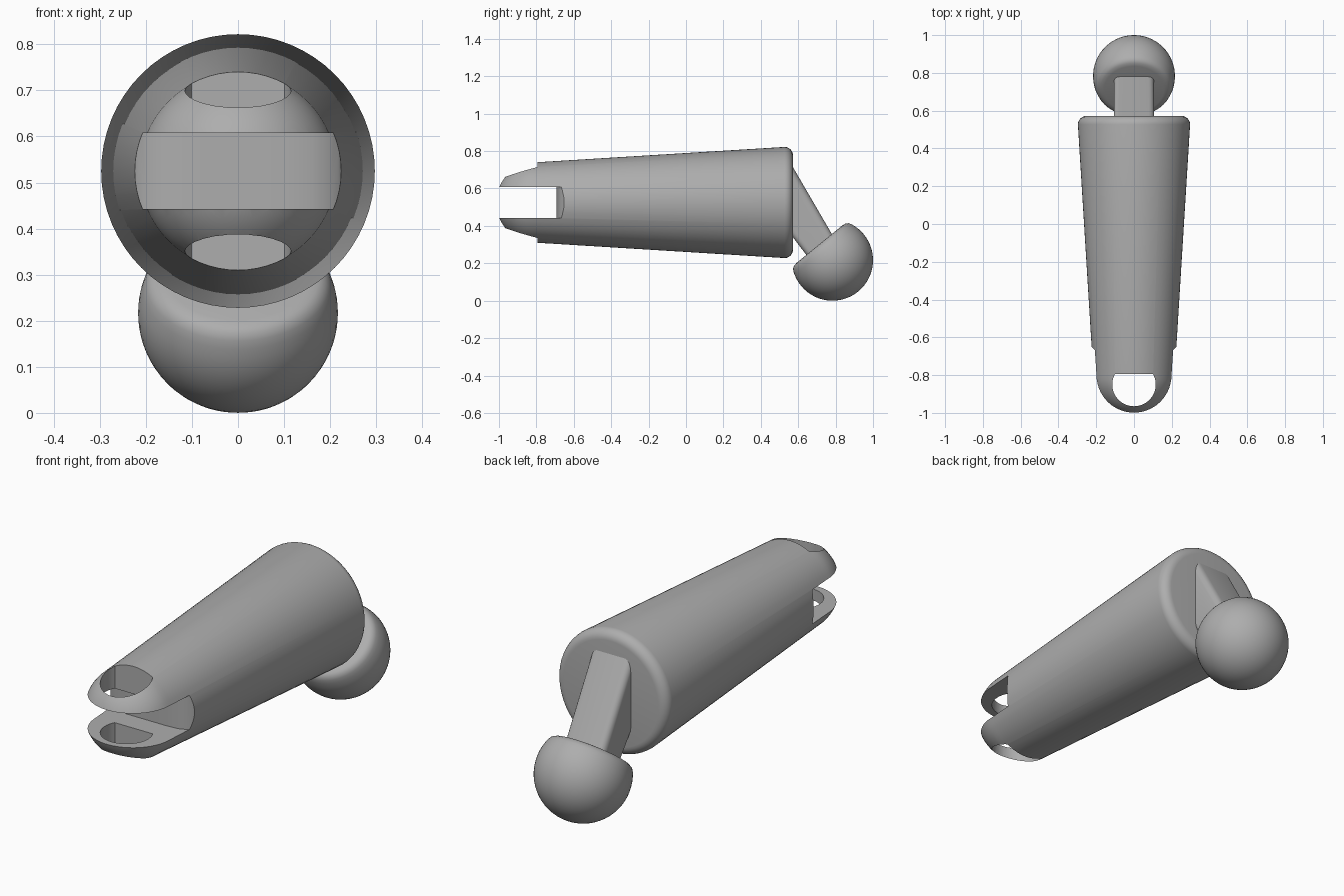
import bpy, bmesh
from math import sin, cos, radians, sqrt, pi
from mathutils import Vector

cube = bpy.data.objects.get("Cube")
if cube:
    bpy.data.objects.remove(cube, do_unlink=True)

grey = bpy.data.materials.new("plain grey")
grey.use_nodes = True
COLOUR = (0.42, 0.42, 0.42, 1)
grey.diffuse_color = COLOUR
grey.node_tree.nodes["Principled BSDF"].inputs["Base Color"].default_value = COLOUR


def finish(name, bm):
    bmesh.ops.recalc_face_normals(bm, faces=bm.faces)
    mesh = bpy.data.meshes.new(name)
    bm.to_mesh(mesh)
    bm.free()
    mesh.materials.append(grey)
    obj = bpy.data.objects.new(name, mesh)
    bpy.context.collection.objects.link(obj)
    return obj


def activate(obj):
    bpy.ops.object.select_all(action='DESELECT')
    obj.select_set(True)
    bpy.context.view_layer.objects.active = obj


def lathe(name, profile, origin, axis, steps=64):
    """Turn (radius, height) points around an axis."""
    axis = Vector(axis).normalized()
    side = Vector((1, 0, 0))
    other = axis.cross(side)
    bm = bmesh.new()
    rings = []
    for r, h in profile:
        rings.append([bm.verts.new(Vector(origin) + axis * h
                      + side * r * cos(2 * pi * i / steps)
                      + other * r * sin(2 * pi * i / steps)) for i in range(steps)])
    for a, b in zip(rings, rings[1:]):
        for i in range(steps):
            j = (i + 1) % steps
            bm.faces.new((a[i], a[j], b[j], b[i]))
    bm.faces.new(rings[0])
    bm.faces.new(rings[-1])
    bmesh.ops.remove_doubles(bm, verts=bm.verts, dist=1e-5)
    return finish(name, bm)


def prism(name, points, offset):
    """Extrude a flat outline by an offset."""
    bm = bmesh.new()
    face = bm.faces.new([bm.verts.new(p) for p in points])
    new = bmesh.ops.extrude_face_region(bm, geom=[face])["geom"]
    bmesh.ops.translate(bm, vec=offset, verts=[v for v in new if isinstance(v, bmesh.types.BMVert)])
    return finish(name, bm)


def cut(obj, cutter):
    mod = obj.modifiers.new("cut", 'BOOLEAN')
    mod.operation, mod.solver, mod.object = 'DIFFERENCE', 'EXACT', cutter
    activate(obj)
    bpy.ops.object.modifier_apply(modifier=mod.name)
    bpy.data.objects.remove(cutter, do_unlink=True)


def smooth(obj, angle=30):
    activate(obj)
    bpy.ops.object.shade_smooth_by_angle(angle=radians(angle))


# Tapered body: domed tip, conical wall, rounded rear rim
MID, TIP_Y, TIP_R = 0.525, -0.8, 0.215
REAR_Y, REAR_R, RIM = 0.572, 0.297, 0.045
dome = [(TIP_R * sin(radians(a)), TIP_Y - TIP_R * cos(radians(a))) for a in range(6, 91, 6)]
rim = [(REAR_R - RIM + RIM * cos(radians(a)), REAR_Y - RIM + RIM * sin(radians(a)))
       for a in range(0, 91, 15)]
body = lathe("tapered_body", dome + rim, (0, 0, MID), (0, 1, 0))

# Slot between the two prongs, with a slightly bowed back wall
half = [(0.4, -1.2), (0.4, -0.64), (0.23, -0.645), (0.218, -0.658), (0.2, -0.672),
        (0.16, -0.688), (0.1, -0.692)]
outline = half + [(-x, y) for x, y in reversed(half)]
cut(body, prism("slot_cutter", [(x, y, MID - 0.0825) for x, y in outline], (0, 0, 0.165)))

# Round pin hole with a flat rear, through both prongs
HOLE_Y, HOLE_R, FLAT = -0.85, 0.115, 0.055
edge = sqrt(HOLE_R ** 2 - FLAT ** 2)
arc = [(HOLE_R * cos(radians(a)), HOLE_Y + HOLE_R * sin(radians(a))) for a in range(-204, 25, 6)]
outline = [(-edge, HOLE_Y + FLAT)] + arc + [(edge, HOLE_Y + FLAT)]
cut(body, prism("hole_cutter", [(x, y, 0) for x, y in outline], (0, 0, 1.2)))
smooth(body)

# Ball foot, cut flat on the side facing the neck
BALL, BALL_R = Vector((0, 0.783, 0.217)), 0.217
AXIS = Vector((0, -0.63, 0.77)).normalized()
profile = [(BALL_R * cos(radians(a)), BALL_R * sin(radians(a))) for a in range(-90, 19, 6)]
profile += [(0.2, 0.085), (0.191, 0.099), (0.177, 0.107), (0.158, 0.11)]
ball = lathe("ball_foot", profile, BALL, AXIS)
smooth(ball, 35)

# Slanted neck, thicker at the body, with rounded long edges
WIDTH = 0.106
side = [(0.5, 0.84), (0.567, 0.722), (0.78, 0.352), (0.83, 0.27), (0.7, 0.17), (0.64, 0.245),
        (0.567, 0.345), (0.5, 0.43)]
neck = prism("slanted_neck", [(-WIDTH, y, z) for y, z in
                              (side[1], side[3], side[4], side[6])], (2 * WIDTH, 0, 0))
bm = bmesh.new()
bm.from_mesh(neck.data)
long_edges = [e for e in bm.edges
              if abs(e.verts[0].co.x - e.verts[1].co.x) < 1e-4
              and (e.verts[0].co.z > 0.3) != (e.verts[1].co.z > 0.3)]
bmesh.ops.bevel(bm, geom=long_edges, offset=0.03, segments=4, profile=0.5, affect='EDGES')
bm.to_mesh(neck.data)
bm.free()
smooth(neck)
